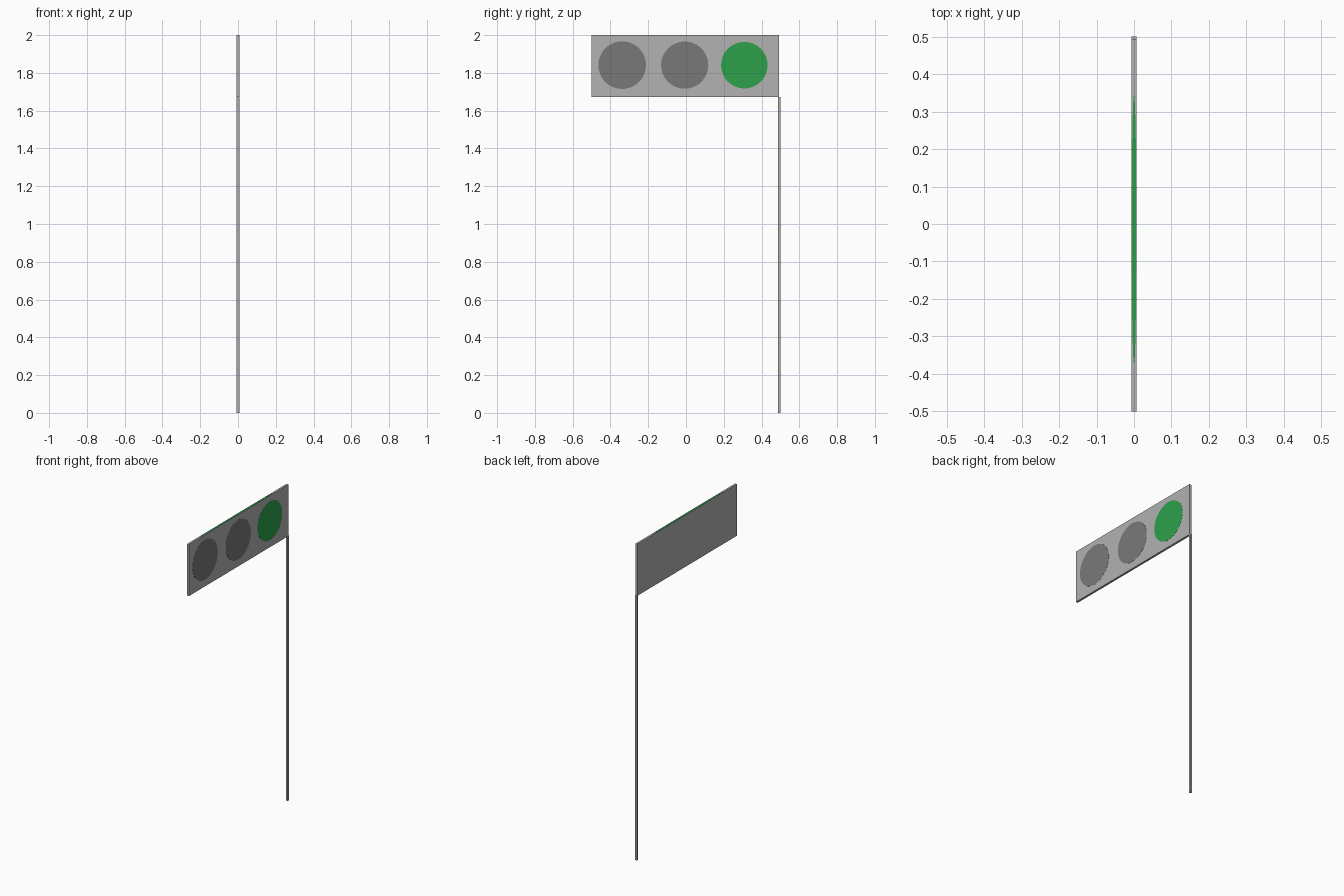
import bpy, bmesh, math
from mathutils import Matrix

if "Cube" in bpy.data.objects:
    bpy.data.objects.remove(bpy.data.objects["Cube"])


def material(name, hexcol):
    def lin(v):
        return v / 12.92 if v <= 0.04045 else ((v + 0.055) / 1.055) ** 2.4
    m = bpy.data.materials.new(name)
    m.diffuse_color = [lin(int(hexcol[i:i + 2], 16) / 255) for i in (0, 2, 4)] + [1]
    m.use_nodes = True
    m.node_tree.nodes["Principled BSDF"].inputs["Base Color"].default_value = m.diffuse_color
    return m


light_grey = material("light grey", "B2B2B2")
dark_grey = material("dark grey", "797979")
green = material("green", "2DA14C")


def finish(name, bm, mat):
    me = bpy.data.meshes.new(name)
    bm.to_mesh(me)
    bm.free()
    me.materials.append(mat)
    ob = bpy.data.objects.new(name, me)
    bpy.context.collection.objects.link(ob)
    return ob


def box(name, lo, hi, mat):
    bm = bmesh.new()
    size = [b - a for a, b in zip(lo, hi)]
    mid = [(a + b) / 2 for a, b in zip(lo, hi)]
    bmesh.ops.create_cube(bm, size=1, matrix=Matrix.Translation(mid) @ Matrix.Diagonal((*size, 1)))
    return finish(name, bm, mat)


def disc(name, matrix, radius, depth, mat, segments=64):
    bm = bmesh.new()
    bmesh.ops.create_cone(bm, cap_ends=True, segments=segments, radius1=radius,
                          radius2=radius, depth=depth, matrix=matrix)
    return finish(name, bm, mat)


T = 0.0067  # half thickness of panel and pole

# Sign panel and its corner pole
box("panel", (-T, -0.5, 1.673), (T, 0.493, 1.9995), light_grey)
box("pole", (-T, 0.487, 0), (T, 0.5, 1.673), light_grey)

# Three lamps, thin plates on the +x face
for name, y, r, mat in (("left_lamp", -0.338, 0.126, dark_grey),
                        ("middle_lamp", -0.007, 0.125, dark_grey),
                        ("right_lamp", 0.309, 0.123, green)):
    place = Matrix.Translation((T, y, 1.841)) @ Matrix.Rotation(math.pi / 2, 4, 'Y')
    disc(name, place, r, 0.001, mat)

# Slim green inlay along the top edge
disc("top_inlay", Matrix.Translation((0, -0.015, 1.9995)) @ Matrix.Diagonal((T * 0.95, 0.36, 1, 1)),
     1, 0.001, green, 32)
